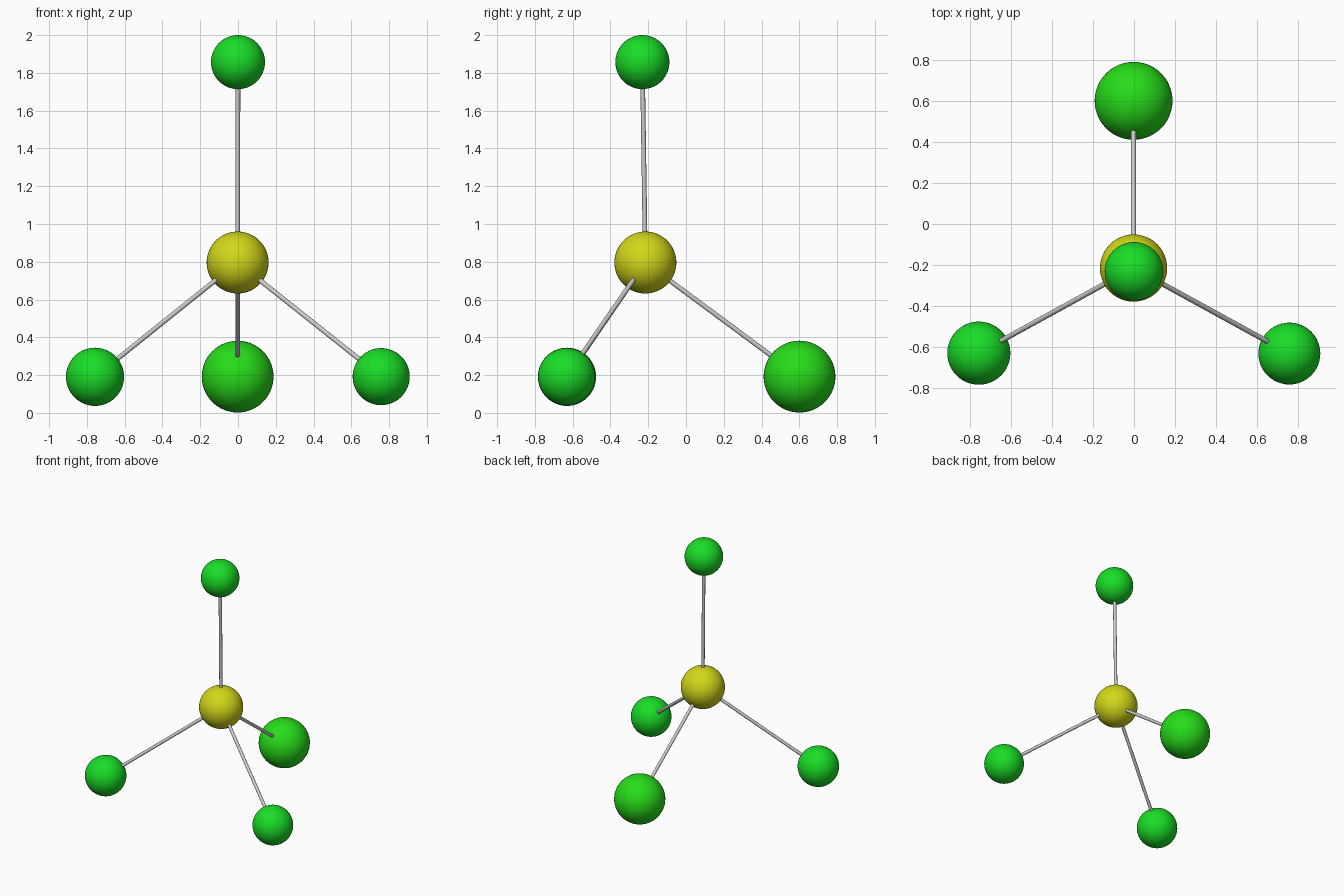
import bpy
from mathutils import Vector

if "Cube" in bpy.data.objects:
    bpy.data.objects.remove(bpy.data.objects["Cube"])


def make_material(name, color):
    mat = bpy.data.materials.new(name)
    mat.diffuse_color = (*color, 1)
    mat.use_nodes = True
    mat.node_tree.nodes["Principled BSDF"].inputs["Base Color"].default_value = mat.diffuse_color
    return mat


def ball(name, center, radius, mat):
    bpy.ops.mesh.primitive_uv_sphere_add(segments=48, ring_count=32, radius=radius, location=center)
    obj = bpy.context.object
    obj.name = name
    obj.data.materials.append(mat)
    bpy.ops.object.shade_smooth()


def rod(name, start, end, radius=0.0125):
    a, b = Vector(start), Vector(end)
    d = b - a
    bpy.ops.mesh.primitive_cylinder_add(vertices=16, radius=radius, depth=d.length, location=(a + b) / 2)
    obj = bpy.context.object
    obj.name = name
    obj.rotation_mode = 'QUATERNION'
    obj.rotation_quaternion = d.to_track_quat('Z', 'Y')
    bpy.ops.object.shade_smooth_by_angle()


yellow = make_material("yellow", (0.65, 0.68, 0.01))
green = make_material("green", (0.01, 0.72, 0.02))
light_green = make_material("light_green", (0.02, 0.72, 0.01))

# Central atom
hub = (-0.002, -0.215, 0.796)
ball("central_atom", hub, 0.164, yellow)

# Outer atoms, each joined to the central atom by a rod
outer = {
    "top": ((0.0, -0.231, 1.857), 0.143, green),
    "left": ((-0.757, -0.63, 0.191), 0.154, green),
    "right": ((0.758, -0.632, 0.192), 0.151, green),
    "back": ((-0.002, 0.601, 0.192), 0.190, light_green),
}
for name, (center, radius, mat) in outer.items():
    ball(name + "_atom", center, radius, mat)
    rod(name + "_bond", hub, center)
